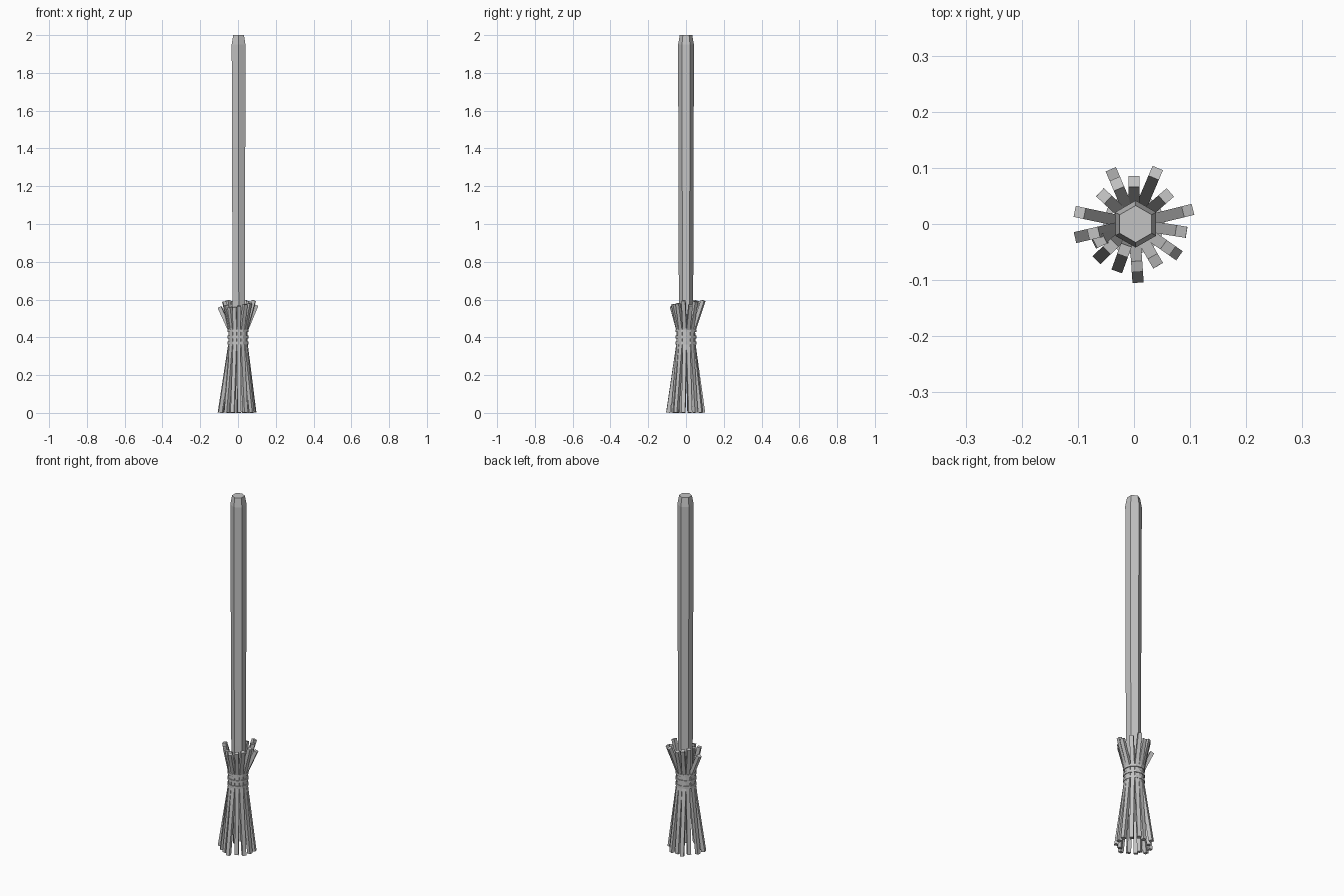
import bpy
import bmesh
from math import cos, sin, radians, tau
from mathutils import Vector

default = bpy.data.objects.get("Cube")
if default:
    bpy.data.objects.remove(default, do_unlink=True)

grey = bpy.data.materials.new("plain grey")
grey.use_nodes = True
grey.diffuse_color = (0.55, 0.55, 0.55, 1)
shader = next(n for n in grey.node_tree.nodes if n.type == "BSDF_PRINCIPLED")
shader.inputs["Base Color"].default_value = grey.diffuse_color
shader.inputs["Roughness"].default_value = 0.9


def loft(name, rings, closed=False):
    """Skin equal-sized rings of points into a flat-shaded object."""
    bm = bmesh.new()
    loops = [[bm.verts.new(p) for p in ring] for ring in rings]
    pairs = list(zip(loops, loops[1:]))
    if closed:
        pairs.append((loops[-1], loops[0]))
    else:
        bm.faces.new(loops[0])
        bm.faces.new(loops[-1])
    for a, b in pairs:
        for i in range(len(a)):
            j = (i + 1) % len(a)
            bm.faces.new((a[i], a[j], b[j], b[i]))
    bmesh.ops.recalc_face_normals(bm, faces=bm.faces)
    mesh = bpy.data.meshes.new(name)
    bm.to_mesh(mesh)
    bm.free()
    mesh.materials.append(grey)
    obj = bpy.data.objects.new(name, mesh)
    bpy.context.collection.objects.link(obj)
    return obj


def hexagon(radius, x, z):
    return [Vector((x + radius * sin(tau * i / 6), radius * cos(tau * i / 6), z))
            for i in range(6)]


def stick(name, angle, path, half=0.01):
    """Square twig following (radius, height) points in one radial plane."""
    out = Vector((cos(angle), sin(angle), 0))
    side = Vector((-sin(angle), cos(angle), 0)) * half
    points = [out * r + Vector((0, 0, z)) for r, z in path]
    rings = []
    for i, p in enumerate(points):
        along = (points[min(i + 1, len(points) - 1)] - points[max(i - 1, 0)]).normalized()
        across = side.cross(along)
        rings.append([p + across + side, p + across - side,
                      p - across - side, p - across + side])
    return loft(name, rings)


# Handle: slightly tapered hexagonal pole with a chamfered tip
loft("handle", [hexagon(0.037, 0.004, 0.34), hexagon(0.038, 0.004, 0.6),
                hexagon(0.042, 0.003, 1.95), hexagon(0.033, 0.003, 2.0)])

# Bristles: angle, top radius, top height, bottom radius
bristles = [
    (14, 0.099, 0.57, 0.088), (41, 0.076, 0.59, 0.075), (67, 0.099, 0.595, 0.085),
    (90, 0.076, 0.58, 0.075), (113, 0.078, 0.59, 0.096), (137, 0.073, 0.595, 0.073),
    (168, 0.099, 0.56, 0.09), (193, 0.074, 0.59, 0.098), (206, 0.068, 0.57, 0.07),
    (224, 0.058, 0.56, 0.083), (250, 0.05, 0.56, 0.08), (274, 0.076, 0.565, 0.095),
    (300, 0.076, 0.575, 0.076), (325, 0.074, 0.58, 0.089), (351, 0.085, 0.595, 0.085),
]
for n, (angle, top_r, top_z, foot_r) in enumerate(bristles, 1):
    stick(f"bristle_{n:02d}", radians(angle),
          [(foot_r, 0.0015), (0.04, 0.37), (0.039, 0.43), (top_r, top_z)])

# Binding: three cords wrapped round the waist
for n, z in enumerate((0.37, 0.402, 0.435), 1):
    rings = []
    for i in range(12):
        a = tau * i / 12
        rings.append([Vector((r * cos(a), r * sin(a), z + dz)) for r, dz in
                      ((0.044, -0.007), (0.055, -0.007), (0.055, 0.007), (0.044, 0.007))])
    loft(f"binding_cord_{n}", rings, closed=True)
